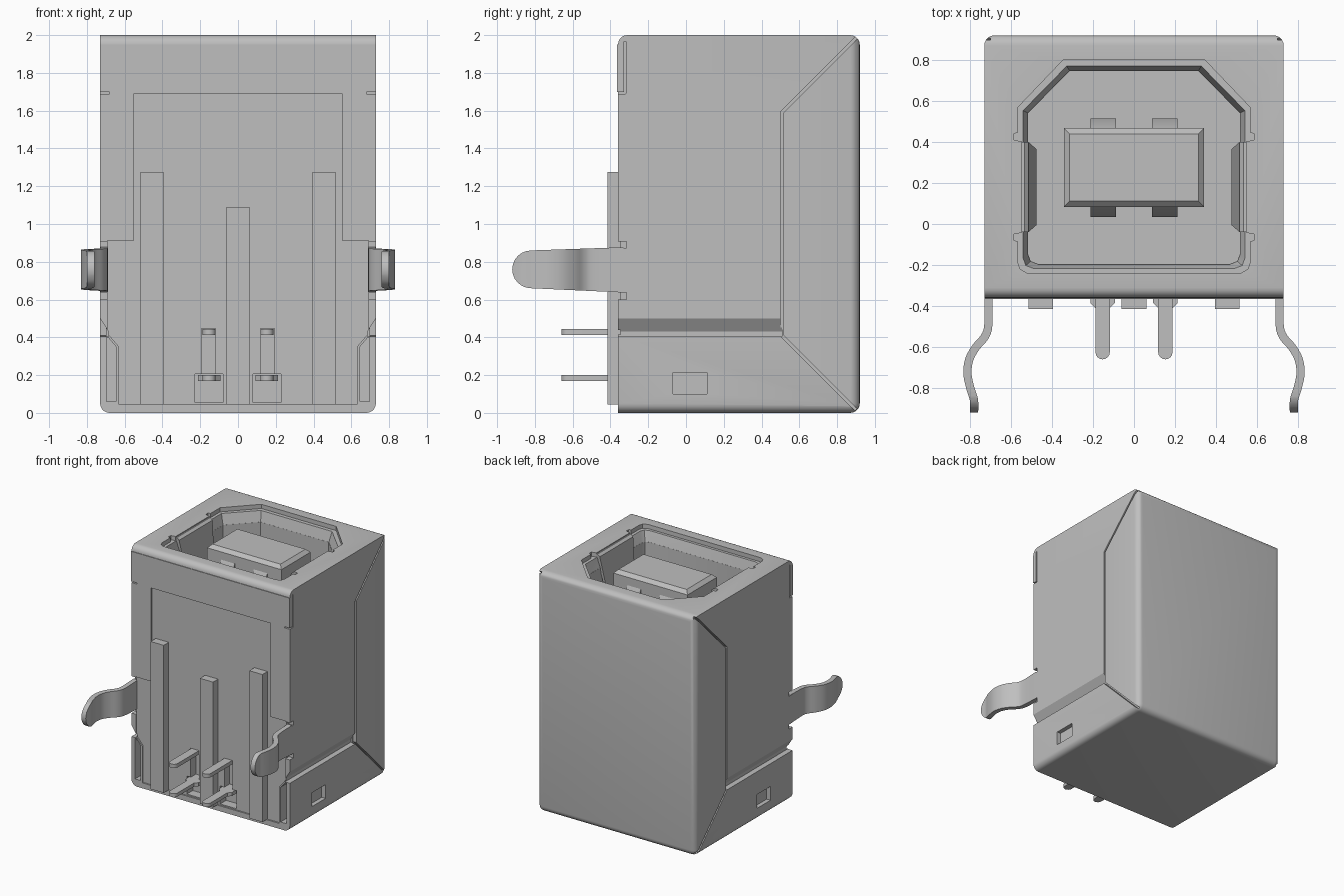
import bpy, bmesh, math
from mathutils import Vector

old = bpy.data.objects.get("Cube")
if old:
    bpy.data.objects.remove(old, do_unlink=True)

GREY = (0.52, 0.52, 0.52, 1.0)
metal = bpy.data.materials.new("neutral grey")
metal.use_nodes = True
metal.diffuse_color = GREY
metal.node_tree.nodes["Principled BSDF"].inputs["Base Color"].default_value = GREY


def finish(name, bm):
    bmesh.ops.recalc_face_normals(bm, faces=bm.faces)
    mesh = bpy.data.meshes.new(name)
    bm.to_mesh(mesh)
    bm.free()
    mesh.materials.append(metal)
    obj = bpy.data.objects.new(name, mesh)
    bpy.context.scene.collection.objects.link(obj)
    return obj


def prism(name, pts, axis, lo, hi, flip=1, taper=1.0, centre=(0, 0)):
    """Extrude a 2D outline along an axis; flip=-1 mirrors in x, taper scales the low end."""
    place = {"x": lambda a, b, c: (c * flip, a, b),
             "y": lambda a, b, c: (a * flip, c, b),
             "z": lambda a, b, c: (a * flip, b, c)}[axis]
    bm = bmesh.new()
    rings = []
    for level, s in ((lo, taper), (hi, 1.0)):
        rings.append([bm.verts.new(place(centre[0] + (a - centre[0]) * s,
                                         centre[1] + (b - centre[1]) * s, level))
                      for a, b in pts])
    n = len(pts)
    for i in range(n):
        j = (i + 1) % n
        bm.faces.new((rings[0][i], rings[0][j], rings[1][j], rings[1][i]))
    bm.faces.new(rings[0])
    bm.faces.new(rings[1])
    return finish(name, bm)


def box(name, x, y, z, flip=1):
    rect = [(x[0], y[0]), (x[1], y[0]), (x[1], y[1]), (x[0], y[1])]
    return prism(name, rect, "z", z[0], z[1], flip)


def boolean(target, cutter, operation="DIFFERENCE"):
    mod = target.modifiers.new("cut", "BOOLEAN")
    mod.object, mod.operation, mod.solver = cutter, operation, "EXACT"
    graph = bpy.context.evaluated_depsgraph_get()
    mesh = bpy.data.meshes.new_from_object(target.evaluated_get(graph))
    target.modifiers.clear()
    target.data = mesh
    bpy.data.objects.remove(cutter, do_unlink=True)


def mirrored(half):
    """Complete an outline from its +x half, listed bottom to top."""
    return half + [(-a, b) for a, b in reversed(half)]


def arc(cx, cy, r, start, end, steps=8):
    return [(cx + r * math.cos(math.radians(start + (end - start) * i / steps)),
             cy + r * math.sin(math.radians(start + (end - start) * i / steps)))
            for i in range(steps + 1)]


# Folded outer shell with rounded bends
W, FRONT, BACK, TOP = 0.73, -0.36, 0.92, 2.0
shell = box("shell_body", (-W, W), (FRONT, BACK), (0, TOP))
bm = bmesh.new()
bm.from_mesh(shell.data)
bends = []
for e in bm.edges:
    m = (e.verts[0].co + e.verts[1].co) / 2
    back, low, high = m.y > 0.9, m.z < 0.01, m.z > 1.99
    if back or (low and abs(m.x) > 0.7) or (high and m.y < -0.3):
        bends.append(e)
bmesh.ops.bevel(bm, geom=bends, offset=0.05, segments=5, profile=0.5, affect="EDGES")
bmesh.ops.recalc_face_normals(bm, faces=bm.faces)
bm.to_mesh(shell.data)
bm.free()

# Plug opening: lip recess with relief notches, lead-in and deep cavity
lip = mirrored([(0.52, -0.24), (0.555, -0.22), (0.565, -0.19), (0.565, -0.085), (0.585, -0.08),
                (0.585, -0.05), (0.545, -0.042), (0.545, 0.402), (0.585, 0.41), (0.585, 0.44),
                (0.565, 0.446), (0.565, 0.57), (0.345, 0.8)])
boolean(shell, prism("lip_cutter", lip, "z", 1.965, 2.1))
hole = mirrored([(0.49, -0.22), (0.53, -0.205), (0.543, -0.17), (0.543, 0.555), (0.33, 0.772)])
mid = (0, 0.27)
boolean(shell, prism("lead_in_cutter", hole, "z", 1.88, 1.975, 1, 0.952, mid))
inner = [(a * 0.95, mid[1] + (b - mid[1]) * 0.95) for a, b in hole]
boolean(shell, prism("cavity_cutter", inner, "z", 0.9, 1.9))

# Slightly recessed plastic front
face = mirrored([(0.63, 0.045), (0.63, 0.35), (0.69, 0.42), (0.69, 0.912), (0.55, 0.912), (0.55, 1.691)])
boolean(shell, prism("face_cutter", face, "y", -0.5, -0.348))

# Side grooves, seams, slots and latch windows
seam = [(0.5, 0.405), (0.5, 1.595), (0.91, 2.005), (0.931, 2.005),
        (0.515, 1.589), (0.515, 0.411), (0.931, -0.005), (0.91, -0.005)]
fold = [(0.75, 0.405), (0.685, 0.405), (0.685, 0.43), (0.73, 0.5), (0.75, 0.5)]
gap = [(0.645, 0.06), (0.697, 0.06), (0.697, 0.398), (0.686, 0.398), (0.645, 0.35)]
for s in (1, -1):
    boolean(shell, prism("seam_cutter", seam, "x", 0.7, 0.76, s))
    boolean(shell, prism("fold_cutter", fold, "y", -0.5, 0.507, s))
    boolean(shell, prism("gap_cutter", gap, "y", -0.5, -0.25, s))
    boolean(shell, box("window_cutter", (0.695, 0.8), (-0.07, 0.11), (0.1, 0.215), s))
    for z in ((0.872, 0.908), (0.6, 0.638)):
        boolean(shell, box("slot_cutter", (0.69, 0.8), (-0.5, -0.315), z, s))
    boolean(shell, box("flap_gap_cutter", (0.68, 0.8), (-0.327, -0.317), (1.69, 1.965), s))
    boolean(shell, box("flap_edge_cutter", (0.68, 0.8), (-0.5, -0.32), (1.688, 1.698), s))
    # Recesses that the contact pins come out of
    boolean(shell, box("pin_recess_cutter", (0.08, 0.228), (-0.5, -0.27), (0.055, 0.205), s))
    boolean(shell, box("pin_slot_cutter", (0.118, 0.192), (-0.5, -0.28), (0.19, 0.447), s))

# Folded flap across the top of the front
box("front_flap", (-W, W), (-0.365, -0.335), (1.7, 1.95))

# Standoff ribs on the front
for name, x, top in (("left_rib", 0.455, 1.275), ("centre_rib", 0, 1.09), ("right_rib", -0.455, 1.275)):
    box(name, (x - 0.06, x + 0.06), (-0.415, -0.33), (0.045, top))

# Tongue inside the opening, chamfered around its top
tongue = box("tongue", (-0.342, 0.342), (0.083, 0.468), (0.89, 1.94))
bm = bmesh.new()
bm.from_mesh(tongue.data)
rim = [e for e in bm.edges if all(v.co.z > 1.9 for v in e.verts)]
bmesh.ops.bevel(bm, geom=rim, offset=0.028, segments=1, affect="EDGES")
bm.to_mesh(tongue.data)
bm.free()

# Sloped contacts on both faces of the tongue
for side, base, out in (("back", 0.46, 0.515), ("front", 0.09, 0.035)):
    for s, hand in ((1, "left"), (-1, "right")):
        profile = [(base, 0.89), (out, 0.89), (out, 1.76), (base, 1.86)]
        prism(f"{side}_{hand}_contact", profile, "x", 0.088, 0.213, s)


def smooth_path(pts, steps=4):
    """Catmull-Rom interpolation through the given points."""
    v = [Vector(p) for p in [pts[0]] + pts + [pts[-1]]]
    path = []
    for a, b, c, d in zip(v, v[1:], v[2:], v[3:]):
        for i in range(steps):
            t = i / steps
            path.append(b + 0.5 * t * (c - a + t * (2 * a - 5 * b + 4 * c - d
                                                    + t * (3 * b - a - 3 * c + d))))
    return path + [v[-1]]


# Bent mounting legs, pins and spring tabs for each side
bend = smooth_path([(0.71, -0.33), (0.71, -0.49), (0.728, -0.55), (0.77, -0.6), (0.803, -0.66),
                    (0.812, -0.73), (0.798, -0.8), (0.78, -0.86), (0.78, -0.925)])
outer, inside = [], []
for i, p in enumerate(bend):
    d = (bend[min(i + 1, len(bend) - 1)] - bend[max(i - 1, 0)]).normalized()
    n = Vector((-d.y, d.x)) * 0.02
    outer.append(tuple(p + n))
    inside.append(tuple(p - n))
strip = outer + inside[::-1]
outline = [(-0.3, 0.636), (-0.3, 0.878)] + arc(-0.82, 0.76, 0.1, 90, 270, 12)
tab = [(0.575, 1.992), (0.535, 1.992), (0.515, 1.975), (0.475, 1.7),
       (0.495, 1.7), (0.535, 1.955), (0.575, 1.955)]
for s, hand in ((1, "left"), (-1, "right")):
    leg = prism(f"{hand}_mounting_leg", strip, "z", 0.5, 1.0, s)
    boolean(leg, prism("leg_cutter", outline, "x", 0.5, 1.0, s), "INTERSECT")

    tip = arc(0.153, -0.625, 0.035, 180, 360)
    prism(f"{hand}_upper_pin", [(0.118, -0.25)] + tip + [(0.188, -0.25)], "z", 0.413, 0.445, s)
    shoulder = [(0.093, -0.25), (0.093, -0.385), (0.118, -0.41)]
    prism(f"{hand}_lower_pin", shoulder + tip + [(0.306 - a, b) for a, b in reversed(shoulder)],
          "z", 0.17, 0.2, s)

    spring = prism(f"{hand}_spring_tab", tab, "y", -0.04, 0.4, s)
    for v in spring.data.vertices:
        if v.co.z < 1.8:
            v.co.y = 0.18 + (v.co.y - 0.18) * 0.84

# Smooth bends while keeping folded and cut edges crisp
for obj in bpy.context.scene.objects:
    if obj.type == "MESH":
        obj.data.shade_smooth()
        obj.data.set_sharp_from_angle(angle=math.radians(32))
